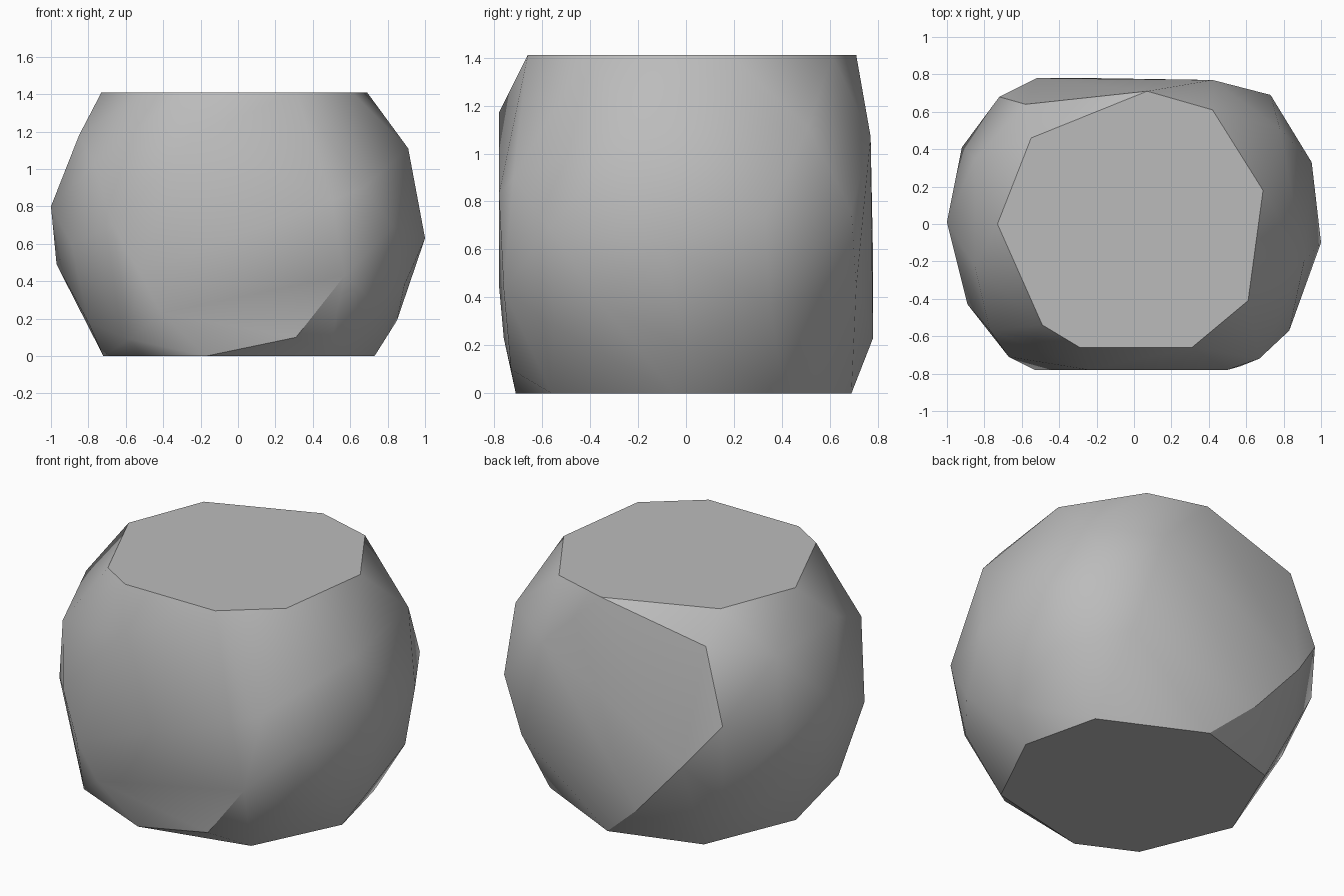
import bpy
import bmesh
import math

default_cube = bpy.data.objects.get("Cube")
if default_cube:
    bpy.data.objects.remove(default_cube, do_unlink=True)


def flat_material(name, colour):
    material = bpy.data.materials.new(name)
    material.use_nodes = True
    material.diffuse_color = colour
    shader = material.node_tree.nodes["Principled BSDF"]
    shader.inputs["Base Color"].default_value = colour
    shader.inputs["Roughness"].default_value = 1
    return material


def level_ring(outline, height):
    """Lift a flat outline to one height."""
    return [(x, y, height) for x, y in outline]


def chiselled_stone(name, corners, material):
    """Wrap the corner points in a faceted convex skin."""
    bm = bmesh.new()
    for corner in corners:
        bm.verts.new(corner)
    hull = bmesh.ops.convex_hull(bm, input=bm.verts[:])
    inside = {v for v in hull["geom_interior"] if isinstance(v, bmesh.types.BMVert)}
    bmesh.ops.delete(bm, geom=list(inside), context="VERTS")
    # Merge the triangles of each flat cut
    bmesh.ops.dissolve_limit(bm, angle_limit=math.radians(2),
                             verts=bm.verts[:], edges=bm.edges[:])
    bmesh.ops.recalc_face_normals(bm, faces=bm.faces[:])
    mesh = bpy.data.meshes.new(name)
    bm.to_mesh(mesh)
    bm.free()
    mesh.materials.append(material)
    stone = bpy.data.objects.new(name, mesh)
    bpy.context.collection.objects.link(stone)
    return stone


# Flat cut on top
top_cut = [(.07, .71), (.42, .61), (.69, .18), (.61, -.41), (.31, -.66),
           (-.29, -.66), (-.49, -.54), (-.73, 0), (-.55, .46)]

# Shoulder corners, left side round to the back
shoulder = [(.91, -.2, 1.11), (.78, .51, 1.11), (.42, .77, 1.07),
            (-.58, .64, 1.26), (-.85, .35, 1.16), (-.85, -.23, 1.18),
            (-.77, -.57, 1.03), (-.24, -.78, 1.17)]

# Waist corners, the widest part
waist = [(1, -.1, .63), (.95, .33, .74), (.73, .69, .76), (-.72, .68, .83),
         (-.92, .41, .7), (-1, .01, .8), (-.89, -.43, .6), (-.67, -.71, .7),
         (.5, -.78, .83), (.67, -.72, .9), (.83, -.57, .69)]

# Lower corners tapering to the ground
foot = [(.89, -.36, .38), (.87, .35, .37), (.6, .71, .44), (-.52, .78, .57),
        (-.22, .78, .23), (-.65, .58, .33), (-.97, .1, .49), (-.8, -.31, .18),
        (-.58, -.64, .09), (-.41, -.76, .23), (-.53, -.78, .45),
        (.31, -.73, .1), (.57, -.76, .43), (.74, -.55, .28), (.85, 0, .19)]

# Flat cut underneath
base_cut = [(.04, .69), (-.49, .53), (-.72, -.02), (-.5, -.55),
            (-.17, -.71), (.48, -.56), (.73, -.05), (.62, .41)]

stone_grey = flat_material("stone grey", (.5, .5, .5, 1))
corners = level_ring(top_cut, 1.41) + shoulder + waist + foot + level_ring(base_cut, 0)
boulder = chiselled_stone("boulder", corners, stone_grey)

# Soften shallow facets, keep the hard cuts crisp
bpy.ops.object.select_all(action="DESELECT")
boulder.select_set(True)
bpy.context.view_layer.objects.active = boulder
bpy.ops.object.shade_smooth_by_angle(angle=math.radians(30))
